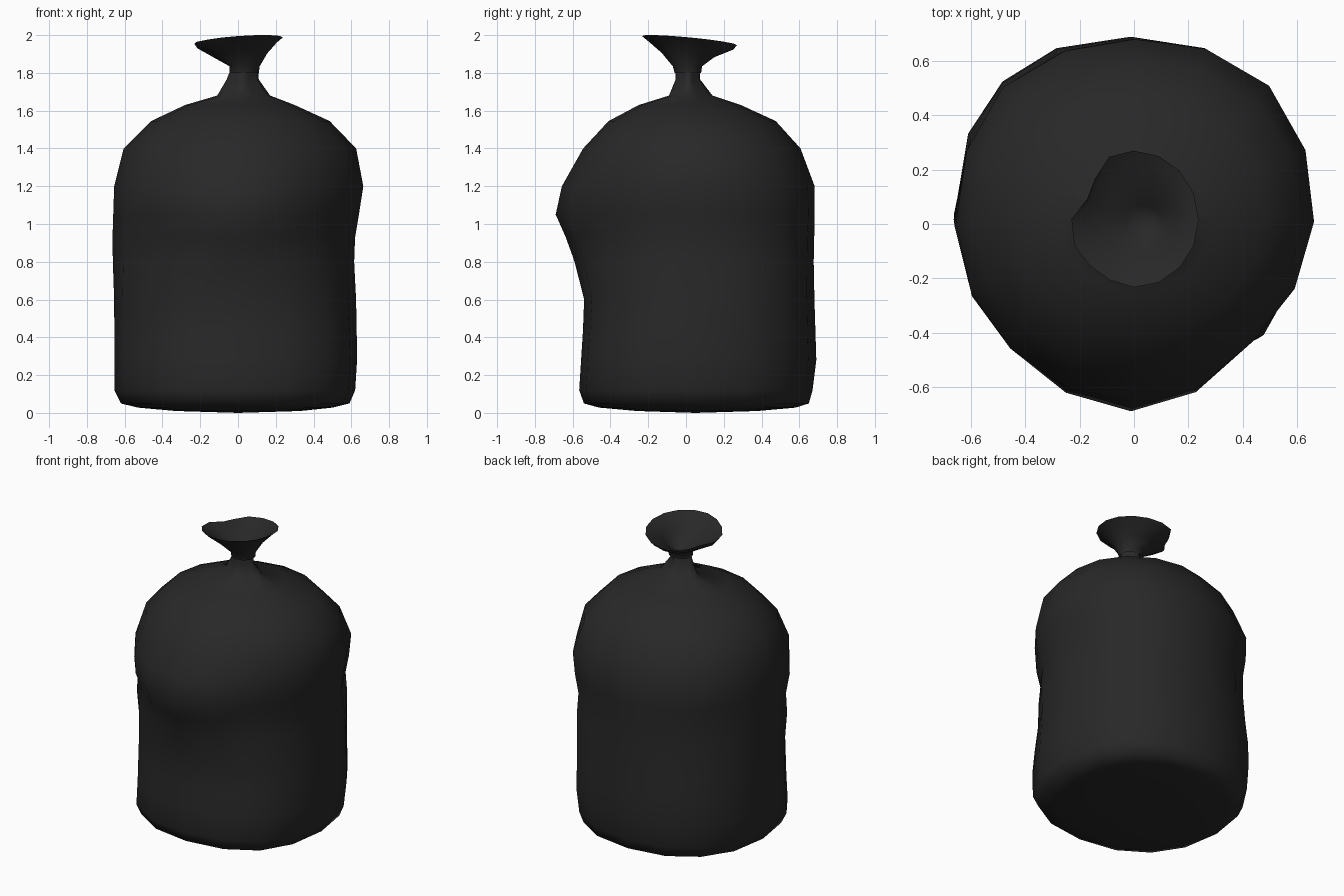
import bpy, bmesh, math

if "Cube" in bpy.data.objects:
    bpy.data.objects.remove(bpy.data.objects["Cube"])

SIDES = 16

black = bpy.data.materials.new("black plastic")
black.diffuse_color = (0.021, 0.021, 0.021, 1)
black.use_nodes = True
black.node_tree.nodes["Principled BSDF"].inputs["Base Color"].default_value = black.diffuse_color


def bump(d, width):
    return math.exp(-(d / width) ** 2)


def angle_gap(a, deg):
    d = (math.degrees(a) - deg) % 360
    return min(d, 360 - d)


def spow(v, e):
    return math.copysign(abs(v) ** e, v)


def ring(bounds, p=2.0, shape=None):
    """Closed loop of points filling x/y bounds; shape(a) gives (scale, z offset)."""
    z, x0, x1, y0, y1 = bounds
    pts = []
    for i in range(SIDES):
        a = 2 * math.pi * i / SIDES
        s, dz = shape(a) if shape else (1, 0)
        pts.append(((x0 + x1) / 2 + (x1 - x0) / 2 * spow(math.cos(a), 2 / p) * s,
                    (y0 + y1) / 2 + (y1 - y0) / 2 * spow(math.sin(a), 2 / p) * s,
                    z + dz))
    return pts


def loft(name, rings, start=None, end=None, sharp=180):
    bm = bmesh.new()
    loops = [[bm.verts.new(p) for p in r] for r in rings]
    for lo, hi in zip(loops, loops[1:]):
        for i in range(SIDES):
            j = (i + 1) % SIDES
            bm.faces.new((lo[i], lo[j], hi[j], hi[i]))
    for tip, loop, flip in ((start, loops[0], True), (end, loops[-1], False)):
        if tip:
            v = bm.verts.new(tip)
            for i in range(SIDES):
                j = (i + 1) % SIDES
                bm.faces.new((v, loop[j], loop[i]) if flip else (v, loop[i], loop[j]))
    me = bpy.data.meshes.new(name)
    bm.to_mesh(me)
    bm.free()
    me.materials.append(black)
    ob = bpy.data.objects.new(name, me)
    bpy.context.collection.objects.link(ob)
    bpy.ops.object.select_all(action='DESELECT')
    ob.select_set(True)
    bpy.context.view_layer.objects.active = ob
    bpy.ops.object.shade_smooth_by_angle(angle=math.radians(sharp))
    return ob


# Filled bag: z, x min, x max, y min, y max
body = [
    (0.010, -0.33, 0.33, -0.26, 0.38),
    (0.028, -0.53, 0.50, -0.46, 0.58),
    (0.050, -0.62, 0.59, -0.54, 0.65),
    (0.120, -0.655, 0.62, -0.565, 0.67),
    (0.280, -0.655, 0.63, -0.555, 0.69),
    (0.440, -0.655, 0.628, -0.545, 0.685),
    (0.600, -0.657, 0.625, -0.54, 0.68),
    (0.800, -0.667, 0.615, -0.595, 0.675),
    (0.930, -0.668, 0.62, -0.645, 0.676),
    (1.050, -0.662, 0.64, -0.697, 0.677),
    (1.200, -0.655, 0.663, -0.66, 0.677),
    (1.400, -0.605, 0.625, -0.545, 0.605),
    (1.545, -0.46, 0.485, -0.41, 0.475),
    (1.630, -0.28, 0.30, -0.25, 0.29),
    (1.680, -0.11, 0.17, -0.09, 0.14),
    (1.765, -0.06, 0.11, -0.055, 0.075),
    (1.830, -0.035, 0.105, -0.055, 0.075),
]

# Hollows (-) and bulges (+) of the side: amount, angle, angle width, z, z width
PUSHES = [
    (-0.09, 228, 28, 0.92, 0.20),
    (-0.06, 140, 24, 0.75, 0.18),
    (-0.09, 316, 26, 1.05, 0.28),
    (0.04, 315, 22, 0.25, 0.30),
    (0.07, 45, 28, 1.08, 0.30),
    (0.05, 135, 24, 1.15, 0.20),
]


def dents(z):
    """Soft pushes on the sides, and folds gathered at the neck."""
    def shape(a):
        s = 1 + sum(k * bump(angle_gap(a, deg), w) * bump(z - zc, h)
                    for k, deg, w, zc, h in PUSHES)
        if z > 1.66:
            s -= 0.13 * (1 - math.cos(4 * a))
        return s, 0
    return shape


loft("bag_body", [ring(b, 2.25 if b[0] < 0.85 else 2.0, dents(b[0])) for b in body],
     start=(0, 0.05, 0.0))


# Flared open mouth above the tie: outer skin up, inner skin back down
def mouth(amount):
    def shape(a):
        s = 1 - amount * (0.25 * bump(angle_gap(a, 150), 22) + 0.05 * bump(angle_gap(a, 235), 25))
        return s, amount * (0.017 * math.cos(a) - 0.024 * math.sin(a))
    return shape


outer = [
    ring((1.800, -0.045, 0.11, -0.06, 0.08)),
    ring((1.835, -0.045, 0.115, -0.07, 0.085)),
    ring((1.895, -0.14, 0.155, -0.13, 0.15), shape=mouth(0.5)),
    ring((1.945, -0.222, 0.205, -0.20, 0.25), shape=mouth(0.9)),
    ring((1.971, -0.24, 0.238, -0.235, 0.27), shape=mouth(1)),
]
inner = [
    ring((1.950, -0.212, 0.195, -0.19, 0.24), shape=mouth(0.9)),
    ring((1.903, -0.13, 0.145, -0.12, 0.14), shape=mouth(0.5)),
    ring((1.842, -0.03, 0.10, -0.05, 0.07)),
]
loft("gathered_mouth", outer + inner, end=(0.04, 0.02, 1.81), sharp=75)
